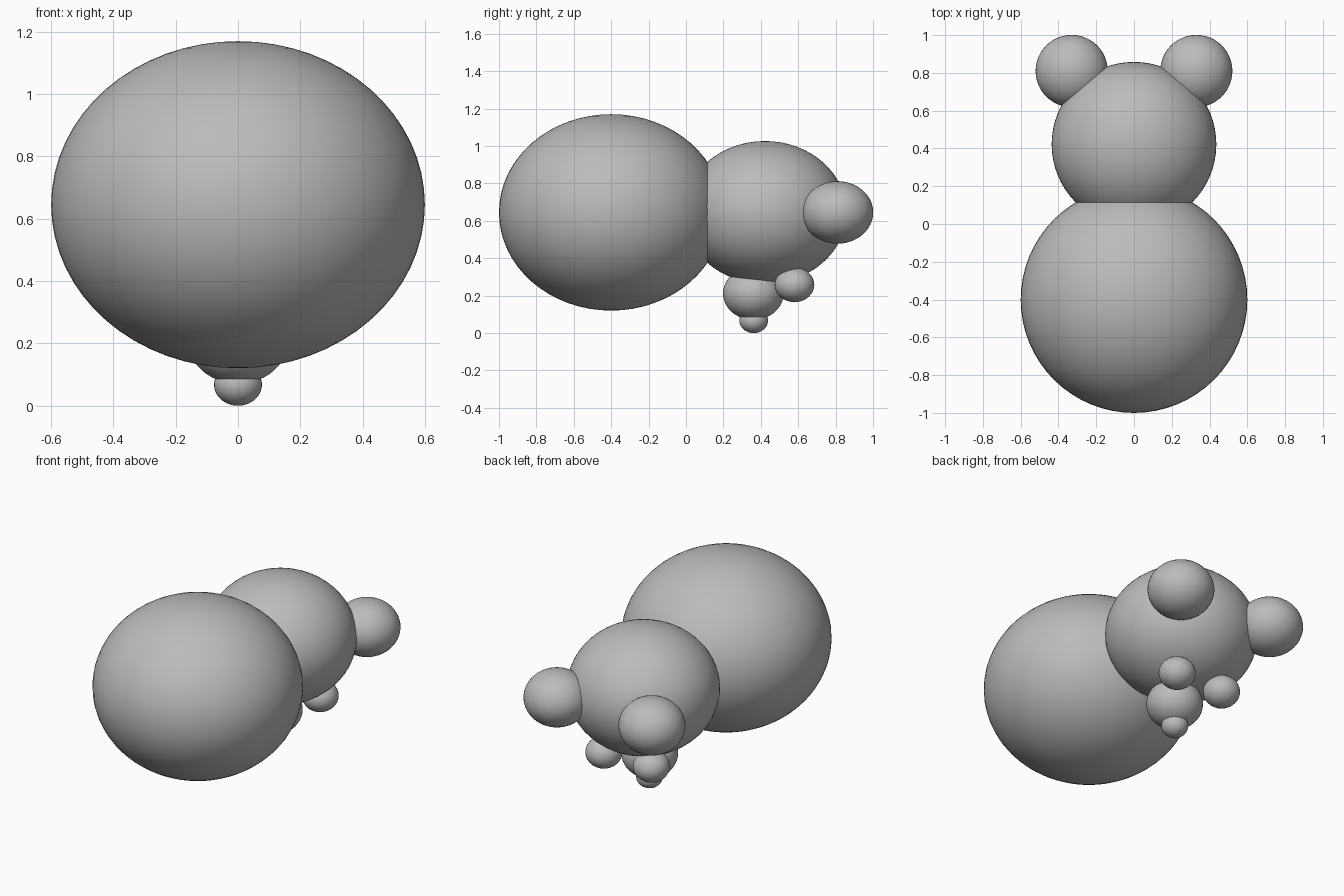
import bpy

if "Cube" in bpy.data.objects:
    bpy.data.objects.remove(bpy.data.objects["Cube"])

grey = bpy.data.materials.new("soft grey")
grey.diffuse_color = (0.5, 0.5, 0.5, 1)
grey.use_nodes = True
grey.node_tree.nodes["Principled BSDF"].inputs["Base Color"].default_value = grey.diffuse_color

FLATTEN = 0.875  # every ball is squashed by the same amount in height


def ball(name, center, radius, segments=48):
    """Smooth squashed ball."""
    bpy.ops.mesh.primitive_uv_sphere_add(
        segments=segments, ring_count=segments // 2, radius=radius, location=center)
    obj = bpy.context.object
    obj.name = name
    obj.scale.z = FLATTEN
    bpy.ops.object.transform_apply(location=False, rotation=False, scale=True)
    bpy.ops.object.shade_smooth()
    obj.data.materials.append(grey)
    return obj


# Torso and head, lying face down
ball("body", (0, -0.40, 0.645), 0.60, 64)
ball("head", (0, 0.422, 0.645), 0.436, 64)

# Snout and nose on the underside of the head
ball("snout", (0, 0.36, 0.212), 0.162)
ball("nose", (0, 0.362, 0.067), 0.077, 32)

# Ears and eyes in mirrored pairs
for side, sign in (("left", -1), ("right", 1)):
    ball(side + "_ear", (sign * 0.33, 0.81, 0.645), 0.191)
    ball(side + "_eye", (sign * 0.165, 0.58, 0.258), 0.106, 32)
